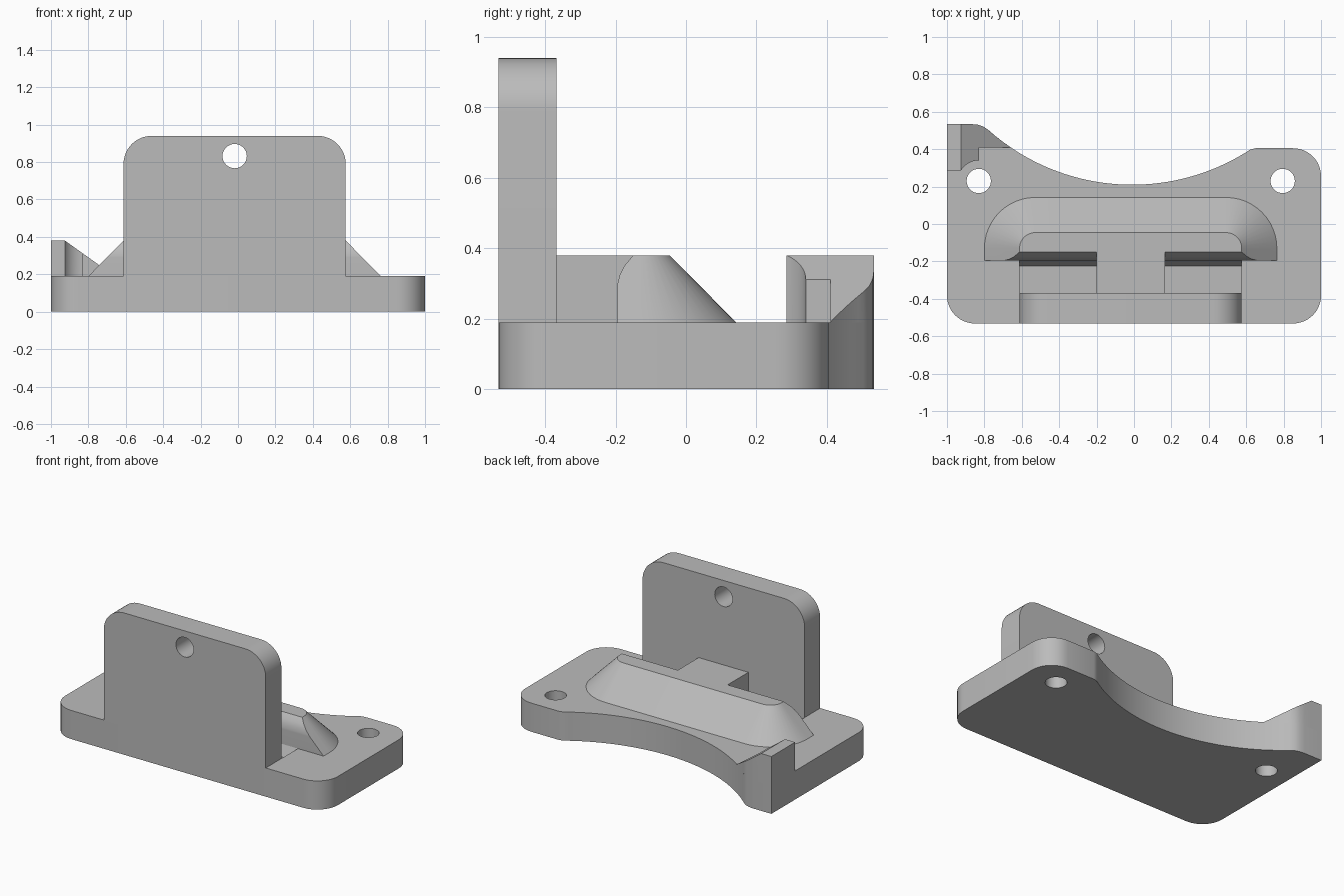
import bpy, bmesh
from math import pi, sin, cos, sqrt, atan2
from mathutils import Matrix, Vector

if "Cube" in bpy.data.objects:
    bpy.data.objects.remove(bpy.data.objects["Cube"], do_unlink=True)

grey = bpy.data.materials.new("plain grey")
grey.use_nodes = True
grey.diffuse_color = (0.5, 0.5, 0.5, 1)
grey.node_tree.nodes["Principled BSDF"].inputs["Base Color"].default_value = (0.5, 0.5, 0.5, 1)

PLATE_Z, RIDGE_Z = 0.19, 0.38
WALL_L, WALL_R, WALL_BACK, FRONT = -0.612, 0.576, -0.368, -0.532


def arc(cx, cy, r, a0, a1, n=12):
    """Points on an arc from angle a0 to a1, in radians."""
    return [(cx + r * cos(a0 + (a1 - a0) * i / n), cy + r * sin(a0 + (a1 - a0) * i / n))
            for i in range(n + 1)]


def loft(name, lower, upper):
    """Closed solid between two matching 3D outlines."""
    bm = bmesh.new()
    a = [bm.verts.new(p) for p in lower]
    b = [bm.verts.new(p) for p in upper]
    bm.faces.new(a[::-1])
    bm.faces.new(b)
    for i in range(len(a)):
        j = (i + 1) % len(a)
        bm.faces.new((a[i], a[j], b[j], b[i]))
    bmesh.ops.recalc_face_normals(bm, faces=bm.faces)
    mesh = bpy.data.meshes.new(name)
    bm.to_mesh(mesh)
    bm.free()
    mesh.materials.append(grey)
    obj = bpy.data.objects.new(name, mesh)
    bpy.context.collection.objects.link(obj)
    return obj


def prism(name, outline, z0, z1):
    top = z1 if callable(z1) else lambda x: z1
    return loft(name, [(x, y, z0) for x, y in outline], [(x, y, top(x)) for x, y in outline])


def box(name, x0, x1, y0, y1, z0, z1):
    return prism(name, [(x0, y0), (x1, y0), (x1, y1), (x0, y1)], z0, z1)


def along(name, profile, axis, lo, hi):
    """Extrude a profile along x (profile is y, z) or along y (profile is x, z)."""
    place = (lambda p, t: (t, p[0], p[1])) if axis == "x" else (lambda p, t: (p[0], t, p[1]))
    return loft(name, [place(p, lo) for p in profile], [place(p, hi) for p in profile])


def cut(obj, cutter):
    cutter.hide_render = True
    mod = obj.modifiers.new("cut", "BOOLEAN")
    mod.operation, mod.solver, mod.object = "DIFFERENCE", "EXACT", cutter
    bpy.context.view_layer.objects.active = obj
    bpy.ops.object.modifier_apply(modifier=mod.name)
    bpy.data.objects.remove(cutter, do_unlink=True)


def circle(cx, cy, r):
    return arc(cx, cy, r, 0, 2 * pi, 32)[:-1]


# Scooped rear edge shared by the plate and the corner stop
SX, SY, SR = -0.01, 1.366, 1.156


def scoop(x0, x1, n):
    xs = [x0 + (x1 - x0) * i / n for i in range(n + 1)]
    return [(x, SY - sqrt(SR ** 2 - (x - SX) ** 2)) for x in xs]


corner_round = [(-0.805, 0.521), (-0.835, 0.531), (-0.87, 0.534)]

# Base plate with rounded corners, screw holes and two pockets
outline = (arc(-0.85, FRONT + 0.15, 0.15, pi, 1.5 * pi)
           + arc(0.85, FRONT + 0.15, 0.15, -pi / 2, 0)
           + arc(0.85, 0.255, 0.15, 0, pi / 2)
           + [(0.65, 0.405), (0.622, 0.398)]
           + scoop(0.595, -0.78, 36) + corner_round + [(-1, 0.534)])
plate = prism("base_plate", outline, 0, PLATE_Z)
for x in (-0.83, 0.795):
    cut(plate, prism("hole_cutter", circle(x, 0.23, 0.065), -0.1, 0.5))
pocket = [(WALL_BACK, 0.3), (WALL_BACK, 0.12), (-0.225, 0.12), (-0.195, PLATE_Z), (-0.195, 0.3)]
for x0, x1 in ((WALL_L, -0.2), (0.165, WALL_R)):
    cut(plate, along("pocket_cutter", pocket, "x", x0, x1))

# Upright front wall with rounded top corners and a hole
top = 0.94
profile = ([(WALL_L, PLATE_Z), (WALL_R, PLATE_Z)]
           + arc(WALL_R - 0.15, top - 0.15, 0.15, 0, pi / 2)
           + arc(WALL_L + 0.15, top - 0.15, 0.15, pi / 2, pi))
wall = along("front_wall", profile, "y", FRONT, WALL_BACK)
cut(wall, along("wall_hole_cutter", circle(-0.018, 0.832, 0.065), "y", -1, 0))


# Sloped ridge with conical rear corners and a rounded front lip
def ridge_outline(r, z):
    pts = ([(0.492 + r, -0.195)] + arc(0.492, -0.13, r, 0, pi / 2)
           + arc(-0.528, -0.13, r, pi / 2, pi) + [(-0.528 - r, -0.195)])
    return [(x, y, z) for x, y in pts]


ridge = loft("ridge", ridge_outline(0.272, PLATE_Z), ridge_outline(0.084, RIDGE_Z))
lip = [(-0.3, 0.28), (-0.196, 0.28), (-0.194, 0.3), (-0.188, 0.325), (-0.175, 0.35),
       (-0.15, RIDGE_Z), (-0.15, 0.5), (-0.3, 0.5)]
cut(ridge, along("lip_cutter", lip, "x", -1, 1))

# Bridge joining the ridge to the wall
bridge = box("bridge", -0.2, 0.165, WALL_BACK, -0.15, PLATE_Z, RIDGE_Z)

# Rear corner stop: a flat post and a sloping wedge relieved around the screw hole
post = box("corner_post", -1, -0.925, 0.285, 0.534, PLATE_Z, RIDGE_Z)
wedge_outline = (arc(-0.83, 0.23, 0.11, atan2(0.055, -0.095), pi / 2, 8)
                 + [(-0.83, 0.41)] + scoop(-0.66, -0.78, 8)
                 + corner_round + [(-0.925, 0.534)])
wedge = prism("corner_wedge", wedge_outline, PLATE_Z - 0.002,
              lambda x: RIDGE_Z - 0.715 * (max(x, -0.925) + 0.925))

# Smooth the curved faces, keep hard edges
bpy.ops.object.select_all(action="DESELECT")
for obj in (plate, wall, ridge, bridge, post, wedge):
    obj.select_set(True)
bpy.context.view_layer.objects.active = plate
bpy.ops.object.shade_smooth_by_angle(angle=0.5)
